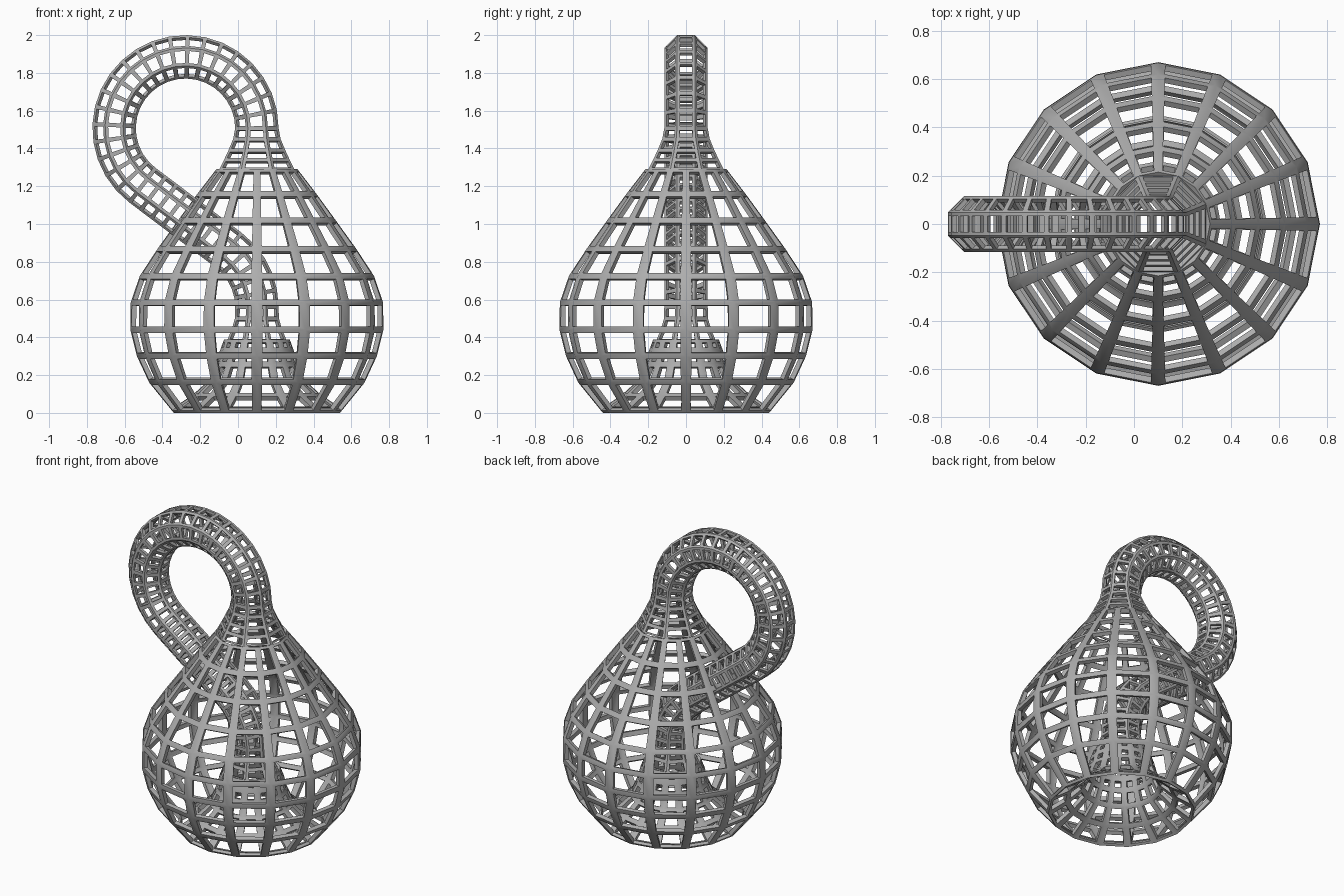
import bpy
import bmesh
import math
from mathutils import Vector

if "Cube" in bpy.data.objects:
    bpy.data.objects.remove(bpy.data.objects["Cube"])

AXIS_X = 0.1          # vertical axis of the bulb and neck
LOOP_R = 0.378        # bend radius of the tube
LOOP_Z = 1.507        # height of the loop centre
TUBE_R = 0.1245       # corner radius of the eight-sided tube

grey = bpy.data.materials.new("plain grey")
grey.use_nodes = True
COLOUR = (0.42, 0.42, 0.42, 1)
grey.diffuse_color = COLOUR
grey.node_tree.nodes["Principled BSDF"].inputs["Base Color"].default_value = COLOUR


def ring(centre, tangent, radius, sides, turn):
    """Regular polygon of points around a path that lies in the xz plane."""
    side = Vector((0, 1, 0))
    normal = side.cross(tangent)
    angles = [(k + turn) * math.tau / sides for k in range(sides)]
    return [centre + radius * (math.cos(a) * normal + math.sin(a) * side) for a in angles]


def lattice(name, rings, rib_half, band_half, thickness):
    """Skin the rings, leave a window in every cell, then thicken inwards."""
    bm = bmesh.new()
    grid = [[bm.verts.new(p) for p in r] for r in rings]
    sides = len(rings[0])
    for low, high in zip(grid, grid[1:]):
        for k in range(sides):
            n = (k + 1) % sides
            outer = [low[k], low[n], high[n], high[k]]
            a, b, c, d = [v.co for v in outer]
            height = ((d - a).length + (c - b).length) / 2
            v = min(band_half / height, 0.3)

            def window(t, left):
                p, q = a.lerp(d, t), b.lerp(c, t)
                width = (q - p).length
                u = min(rib_half(width * sides / math.tau) / width, 0.3)
                return bm.verts.new(p.lerp(q, u if left else 1 - u))

            inner = [window(v, True), window(v, False),
                     window(1 - v, False), window(1 - v, True)]
            for i in range(4):
                j = (i + 1) % 4
                bm.faces.new((outer[i], outer[j], inner[j], inner[i]))
    mesh = bpy.data.meshes.new(name)
    bm.to_mesh(mesh)
    bm.free()
    mesh.materials.append(grey)
    obj = bpy.data.objects.new(name, mesh)
    bpy.context.collection.objects.link(obj)
    bpy.ops.object.select_all(action='DESELECT')
    bpy.context.view_layer.objects.active = obj
    obj.select_set(True)
    solid = obj.modifiers.new("thickness", 'SOLIDIFY')
    solid.thickness = thickness
    solid.offset = -1
    solid.use_even_offset = True
    bpy.ops.object.modifier_apply(modifier=solid.name)
    bpy.ops.object.shade_smooth_by_angle(angle=math.radians(30))
    return obj


# Bulb: flared inner mouth down to the foot rim, then the outer wall up
UP = Vector((0, 0, 1))
profile = [(0.15, 0.38), (0.172, 0.32), (0.19, 0.25), (0.23, 0.16), (0.325, 0.075),
           (0.44, 0), (0.57, 0.16), (0.635, 0.3), (0.67, 0.44), (0.668, 0.585),
           (0.62, 0.725), (0.525, 0.87), (0.417, 1.02), (0.315, 1.16), (0.215, 1.29)]
bulb = [ring(Vector((AXIS_X, 0, z)), UP, r, 16, 0) for r, z in profile]
lattice("bulb", bulb, lambda r: 0.012 + 0.028 * r, 0.0175, 0.025)

# Tube: neck, loop, straight run through the wall, bend down to the mouth
path = [(Vector((AXIS_X, 0, z)), UP, r)
        for z, r in [(1.29, 0.215), (1.34, 0.188), (1.39, 0.163), (1.45, 0.136)]]


def arc(centre, start, end, steps, sign):
    for i in range(steps + 1):
        a = math.radians(start + (end - start) * i / steps)
        out = Vector((math.cos(a), 0, math.sin(a)))
        tangent = sign * Vector((-out.z, 0, out.x))
        path.append((centre + LOOP_R * out, tangent, TUBE_R))


SWEEP = 233
arc(Vector((AXIS_X - LOOP_R, 0, LOOP_Z)), 0, SWEEP, 21, 1)
start, heading, _ = path[-1]
bend = SWEEP - 180
bend_x = AXIS_X - LOOP_R * (1 - math.cos(math.radians(bend)))
run = (bend_x - start.x) / heading.x
for i in range(1, 8):
    path.append((start + heading * run * i / 8, heading, TUBE_R))
bend_z = (start + heading * run).z - LOOP_R * math.sin(math.radians(bend))
arc(Vector((AXIS_X - LOOP_R, 0, bend_z)), bend, 0, 5, -1)
for z, r in [(0.5, 0.126), (0.44, 0.145), (0.38, 0.172)]:
    path.append((Vector((AXIS_X, 0, z)), -UP, r))

tube = [ring(c, t, r, 8, 0.5) for c, t, r in path]
lattice("looped_tube", tube, lambda r: 0.012 + 0.028 * r, 0.011, 0.02)
